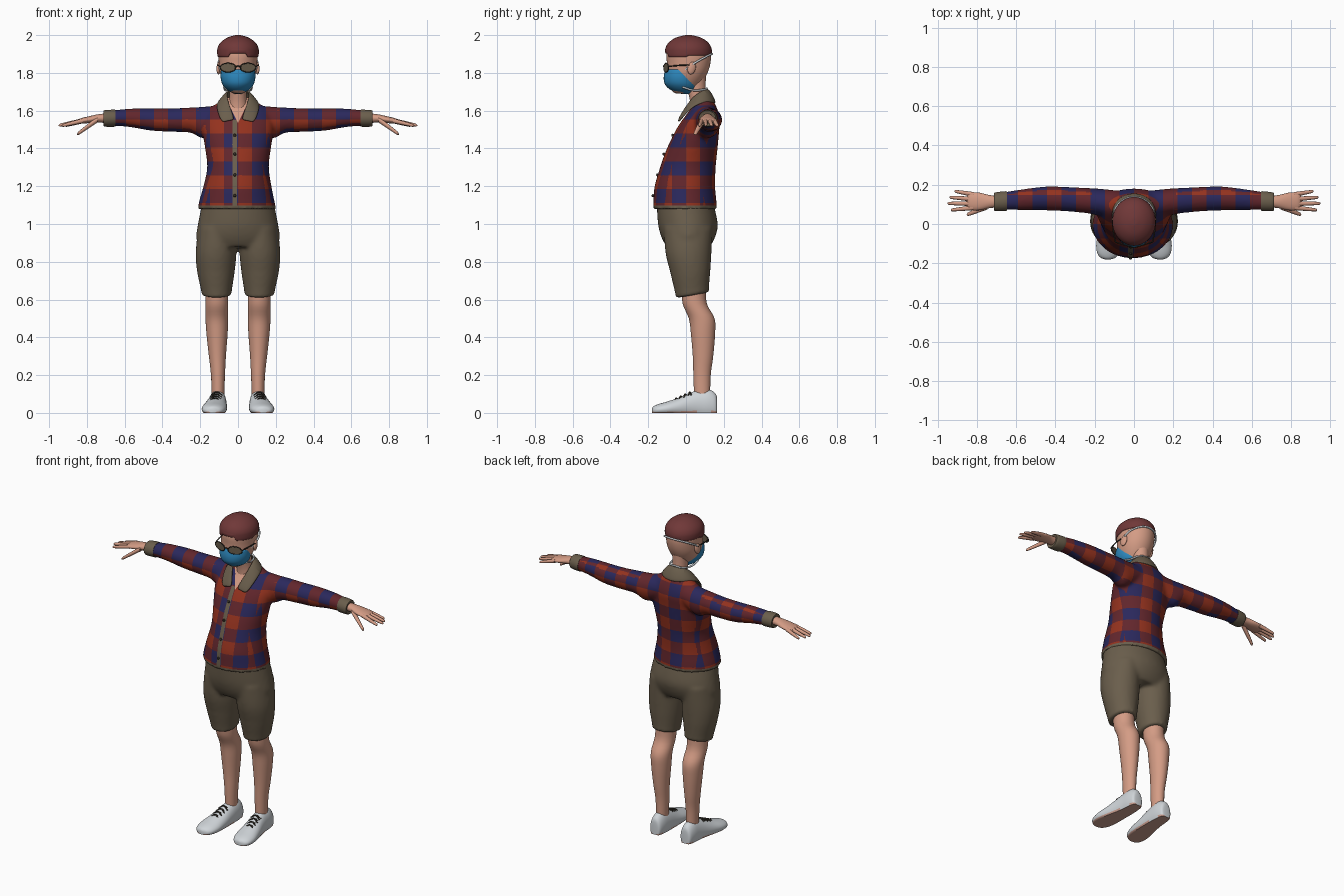
import bpy, bmesh, math
from mathutils import Vector

if "Cube" in bpy.data.objects:
    bpy.data.objects.remove(bpy.data.objects["Cube"])

def material(name, r, g, b):
    lin = [(v / 255 / 12.92 if v < 11 else ((v / 255 + .055) / 1.055) ** 2.4) for v in (r, g, b)]
    m = bpy.data.materials.new(name)
    m.diffuse_color = (*lin, 1)
    m.use_nodes = True
    m.node_tree.nodes["Principled BSDF"].inputs["Base Color"].default_value = m.diffuse_color
    return m

SKIN = material("skin", 212, 156, 133)
RED = material("plaid red", 148, 50, 30)
NAVY = material("plaid navy", 42, 40, 92)
MAROON = material("plaid maroon", 98, 38, 44)
OLIVE = material("olive cloth", 106, 94, 76)
HAIR = material("hair brown", 112, 56, 56)
BLUE = material("mask blue", 45, 135, 188)
WHITE = material("shoe white", 208, 213, 217)
DARK = material("dark brown", 50, 45, 38)
SOLE = material("sole pink", 205, 160, 145)

def smooth(ob, angle=50):
    bpy.ops.object.select_all(action='DESELECT')
    ob.select_set(True)
    bpy.context.view_layer.objects.active = ob
    bpy.ops.object.shade_smooth_by_angle(angle=math.radians(angle))

def finish(name, bm, *mats, shade=True):
    bmesh.ops.recalc_face_normals(bm, faces=bm.faces)
    me = bpy.data.meshes.new(name)
    bm.to_mesh(me)
    bm.free()
    ob = bpy.data.objects.new(name, me)
    bpy.context.collection.objects.link(ob)
    for m in mats:
        me.materials.append(m)
    if shade:
        smooth(ob)
    return ob

def add_loft(bm, axis, rings, s=1, n=32, steps=4):
    """Skin elliptical rings (cx, cy, cz, a, b) splined along an axis; s=-1 mirrors in x."""
    R = [rings[0]] + list(rings) + [rings[-1]]
    path = []
    for i in range(1, len(R) - 2):
        for k in range(steps):
            t = k / steps
            path.append([.5 * (2 * q + (r - p) * t + (2 * p - 5 * q + 4 * r - w) * t * t
                               + (3 * q - p - 3 * r + w) * t ** 3)
                         for p, q, r, w in zip(R[i - 1], R[i], R[i + 1], R[i + 2])])
    path.append(R[-1])
    u, v = {'x': (1, 2), 'y': (0, 2), 'z': (0, 1)}[axis]
    loops = []
    for p in path:
        loop = []
        for k in range(n):
            a = math.tau * k / n
            co = list(p[:3])
            co[u] += p[3] * math.cos(a)
            co[v] += p[4] * math.sin(a)
            loop.append(bm.verts.new((co[0] * s, co[1], max(co[2], 0))))
        loops.append(loop)
    for A, B in zip(loops, loops[1:]):
        for k in range(n):
            bm.faces.new((A[k], A[(k + 1) % n], B[(k + 1) % n], B[k]))
    bm.faces.new(loops[0])
    bm.faces.new(loops[-1])

def loft(name, mat, axis, rings, s=1, n=32):
    bm = bmesh.new()
    add_loft(bm, axis, rings, s, n)
    return finish(name, bm, mat)

def fuse(ob, voxel, iterations):
    bpy.context.view_layer.objects.active = ob
    m = ob.modifiers.new("fuse", 'REMESH')
    m.mode, m.voxel_size = 'VOXEL', voxel
    m = ob.modifiers.new("relax", 'SMOOTH')
    m.factor, m.iterations = .5, iterations
    for m in list(ob.modifiers):
        bpy.ops.object.modifier_apply(modifier=m.name)

def tube(name, mat, pts, r, cyclic=False):
    cu = bpy.data.curves.new(name, 'CURVE')
    cu.dimensions, cu.bevel_depth, cu.bevel_resolution, cu.resolution_u = '3D', r, 2, 6
    cu.use_fill_caps = True
    sp = cu.splines.new('BEZIER')
    sp.bezier_points.add(len(pts) - 1)
    for b, p in zip(sp.bezier_points, pts):
        b.co = p
        b.handle_left_type = b.handle_right_type = 'AUTO'
    sp.use_cyclic_u = cyclic
    cu.materials.append(mat)
    ob = bpy.data.objects.new(name, cu)
    bpy.context.collection.objects.link(ob)

# Shirt: torso and sleeves fused, then cut along the plaid lines
bm = bmesh.new()
add_loft(bm, 'z', [(-.006, -.005, 1.08, .208, .17), (-.006, -.006, 1.13, .197, .166), (-.003, -.006, 1.2, .18, .16),
                   (0, .01, 1.3, .163, .147), (0, .033, 1.4, .174, .134), (0, .062, 1.5, .19, .114),
                   (0, .08, 1.55, .188, .1), (0, .093, 1.6, .165, .076), (0, .095, 1.64, .11, .056),
                   (0, .09, 1.67, .065, .042)], n=64)
for s in (1, -1):
    add_loft(bm, 'x', [(.08, .1, 1.56, .07, .07), (.18, .112, 1.537, .068, .084), (.25, .12, 1.55, .064, .067),
                       (.35, .127, 1.55, .062, .062), (.46, .13, 1.553, .06, .059), (.58, .123, 1.562, .052, .048),
                       (.69, .115, 1.56, .043, .039)], s)
shirt = finish("shirt", bm, RED, MAROON, NAVY, OLIVE, SKIN, shade=False)
fuse(shirt, .01, 6)
bm = bmesh.new()
bm.from_mesh(shirt.data)
C = .074
cuts = [((k * C, 0, 0), (1, 0, 0)) for k in range(-10, 11)]
cuts += [((0, k * C, 0), (0, 1, 0)) for k in range(-3, 4)]
cuts += [((0, 0, k * C), (0, 0, 1)) for k in range(14, 24)]
cuts += [((-.03, 0, 0), (1, 0, 0)), ((-.004, 0, 0), (1, 0, 0)), ((0, 0, 1.098), (0, 0, 1)),
         ((0, 0, 1.535), (1, 0, .5)), ((0, 0, 1.535), (1, 0, -.5))]
for co, no in cuts:
    bmesh.ops.bisect_plane(bm, geom=bm.verts[:] + bm.edges[:] + bm.faces[:], dist=.0008, plane_co=co, plane_no=no)
bm.normal_update()
for f in bm.faces:
    c, n = f.calc_center_median(), f.normal
    if abs(c.x) > .21:
        p, q = (c.x, c.y) if abs(n.z) > abs(n.y) else (c.x, c.z)
    else:
        p, q = (c.y, c.z) if abs(n.x) > .75 else (c.x, c.z)
    f.material_index = math.floor(p / C) % 2 + math.floor(q / C) % 2
    if c.z < 1.098 or (-.03 < c.x < -.004 and n.y < -.3 and c.z < 1.55):
        f.material_index = 3
    if c.y < .07 and abs(c.x) < (c.z - 1.535) * .5:
        f.material_index = 4
    f.smooth = True
bm.to_mesh(shirt.data)
bm.free()

# Shirt buttons
for z, y in ((1.15, -.174), (1.26, -.15), (1.37, -.117), (1.47, -.07)):
    bpy.ops.mesh.primitive_uv_sphere_add(segments=12, ring_count=8, radius=.008, location=(-.017, y, z))
    bpy.context.object.name = "button"
    bpy.context.object.data.materials.append(DARK)

# Collar: inner edge round the neck, outer edge folded down to points
inner = [(0, .12, 1.715), (.052, .095, 1.712), (.06, .04, 1.68), (.038, -.005, 1.61), (.012, -.04, 1.545)]
outer = [(0, .165, 1.635), (.085, .135, 1.645), (.118, .065, 1.64), (.108, -.005, 1.585), (.085, -.043, 1.53)]
flip = lambda L: [(-x, y, z) for x, y, z in L[:0:-1]] + L
bm = bmesh.new()
A, B = ([bm.verts.new(p) for p in flip(L)] for L in (inner, outer))
M = [bm.verts.new((a.co + b.co) / 2 + Vector((0, 0, .01))) for a, b in zip(A, B)]
for P, Q in ((A, M), (M, B)):
    for k in range(len(P) - 1):
        bm.faces.new((P[k], P[k + 1], Q[k + 1], Q[k]))
collar = finish("collar", bm, OLIVE)
m = collar.modifiers.new("thickness", 'SOLIDIFY')
m.thickness, m.offset = .014, 0
collar.modifiers.new("round", 'SUBSURF').levels = 2

# Shorts: hips and two legs fused
bm = bmesh.new()
add_loft(bm, 'z', [(0, -.005, 1.11, .19, .15), (0, .01, 1.0, .212, .158), (0, .012, .93, .221, .142),
                   (0, .012, .88, .2, .115)], n=48)
for s in (1, -1):
    add_loft(bm, 'z', [(.11, .012, .98, .1, .13), (.116, .013, .85, .108, .122), (.117, .022, .75, .1, .107),
                       (.114, .032, .65, .082, .09), (.113, .033, .622, .08, .09)], s)
shorts = finish("shorts", bm, OLIVE, shade=False)
fuse(shorts, .011, 6)
for v in shorts.data.vertices:  # hem rises towards the back
    v.co.z += (v.co.y - .03) * .17 * max(0, min(1, (.75 - v.co.z) / .1))
smooth(shorts)

# Head, neck and hair
loft("head", SKIN, 'z', [(0, -.02, 1.69, .02, .03), (0, -.015, 1.705, .045, .06), (0, -.005, 1.75, .076, .09),
                         (0, .007, 1.8, .095, .107), (0, .014, 1.85, .101, .115), (0, .014, 1.9, .103, .117),
                         (0, .014, 1.95, .09, .1), (0, .014, 1.985, .04, .05)], n=40)
loft("neck", SKIN, 'z', [(0, .08, 1.58, .06, .055), (0, .07, 1.64, .048, .047), (0, .058, 1.7, .044, .047),
                         (0, .05, 1.78, .05, .055)])
bm = bmesh.new()
add_loft(bm, 'z', [(0, .013, 1.895, .098, .113), (0, .013, 1.9, .109, .123), (0, .013, 1.93, .109, .122),
                   (0, .013, 1.96, .093, .105), (0, .013, 1.985, .06, .07), (0, .013, 1.998, .022, .026),
                   (0, .013, 2.0, .003, .003)], n=48)
for v in bm.verts:  # wavy hairline: lower at the temples
    if v.co.z < 1.92:
        v.co.z += .012 * (-1 if .05 < abs(v.co.x) else .6) * (1 if v.co.y < 0 else .4)
finish("hair", bm, HAIR)

# Face mask and its straps
loft("face_mask", BLUE, 'z', [(0, -.028, 1.818, .086, .078), (0, -.028, 1.81, .09, .084), (0, -.028, 1.775, .092, .09),
                              (0, -.024, 1.74, .083, .088), (0, -.015, 1.712, .06, .07), (0, -.005, 1.695, .032, .04),
                              (0, 0, 1.688, .012, .02)])
for half in ([(.086, -.02, 1.805), (.104, .04, 1.848), (.075, .105, 1.885), (0, .137, 1.9)],
             [(.074, -.02, 1.725), (.066, .04, 1.708), (.045, .095, 1.712), (0, .11, 1.718)]):
    tube("mask_strap", WHITE, half + [(-x, y, z) for x, y, z in half[-2::-1]], .0055)

for s in (1, -1):
    side = "_left" if s > 0 else "_right"
    # Ear
    bpy.ops.mesh.primitive_uv_sphere_add(segments=16, ring_count=10, radius=1, location=(s * .102, .03, 1.825))
    ear = bpy.context.object
    ear.name, ear.scale, ear.rotation_euler = "ear" + side, (.011, .022, .034), (-.25, 0, s * .25)
    ear.data.materials.append(SKIN)
    smooth(ear)
    # Glasses: lens, rim and temple
    bpy.ops.mesh.primitive_cylinder_add(vertices=28, radius=1, depth=.005, location=(s * .053, -.104, 1.828),
                                        rotation=(math.pi / 2, 0, s * .3))
    lens = bpy.context.object
    lens.name, lens.scale = "lens" + side, (.04, .022, 1)
    lens.data.materials.append(OLIVE)
    rim = [(s * (.053 + .041 * math.cos(a)), -.105 + .0125 * math.cos(a), 1.828 + .023 * math.sin(a))
           for a in (math.tau * k / 12 for k in range(12))]
    tube("glasses_rim" + side, DARK, rim, .003, True)
    tube("glasses_temple" + side, DARK, [(s * .094, -.093, 1.834), (s * .106, -.03, 1.84), (s * .108, .035, 1.842)], .0035)
    # Cuff
    loft("cuff" + side, OLIVE, 'x', [(.65, .117, 1.56, .044, .04), (.652, .117, 1.56, .05, .045),
                                     (.708, .113, 1.559, .047, .043), (.71, .113, 1.559, .035, .03)], s)
    # Hand and fingers
    loft("palm" + side, SKIN, 'x', [(.69, .114, 1.56, .028, .026), (.74, .114, 1.559, .034, .022),
                                    (.79, .115, 1.552, .045, .018), (.835, .115, 1.545, .043, .014),
                                    (.85, .115, 1.542, .03, .007)], s, 20)
    for name, a, b in (("pinky", (.815, .15, 1.547), (.915, .167, 1.52)), ("ring_finger", (.825, .127, 1.547), (.94, .136, 1.522)),
                       ("middle_finger", (.825, .104, 1.547), (.95, .105, 1.522)), ("index_finger", (.82, .083, 1.547), (.933, .071, 1.52)),
                       ("thumb", (.745, .09, 1.552), (.852, .047, 1.475))):
        r = .013 if name == "thumb" else .0105
        rings = [tuple(p + (q - p) * t for p, q in zip(a, b)) + (r * k, r * k)
                 for t, k in ((0, 1.2), (.5, 1), (.9, .75), (.97, .5), (1, .15))]
        loft(name + side, SKIN, 'x', rings, s, 12)
    # Bare lower leg
    loft("leg" + side, SKIN, 'z', [(.112, .04, .68, .06, .065), (.112, .046, .58, .06, .064), (.112, .083, .5, .06, .068),
                                   (.111, .09, .42, .056, .064), (.109, .09, .3, .045, .054), (.106, .085, .2, .037, .046),
                                   (.106, .085, .08, .033, .042)], s)
    # Shoe, with sole faces coloured by height
    bm = bmesh.new()
    prof = [(.165, .107, .015, .06), (.158, .107, .034, .1), (.12, .107, .044, .125), (.07, .108, .048, .122),
            (.02, .112, .053, .106), (-.04, .119, .061, .08), (-.1, .126, .066, .06), (-.145, .13, .058, .047),
            (-.17, .132, .04, .036), (-.18, .133, .015, .025)]
    add_loft(bm, 'y', [(x, y, t * .35, w, t * .65) for y, x, w, t in prof], s)
    for f in bm.faces:
        f.material_index = int(f.calc_center_median().z < .006)
    finish("shoe" + side, bm, WHITE, SOLE)
    # Laces across the instep and a bow
    for k in range(4):
        y, z, x = .02 - k * .024, .108 - k * .0105, .113 + k * .003
        for d in (1, -1):
            tube("lace" + side, DARK, [(s * (x - .03), y + .008 * d, z - .016), (s * x, y, z + .002),
                                       (s * (x + .03), y - .008 * d, z - .016)], .004)

# Glasses bridge
tube("glasses_bridge", DARK, [(-.014, -.117, 1.832), (0, -.12, 1.836), (.014, -.117, 1.832)], .003)
